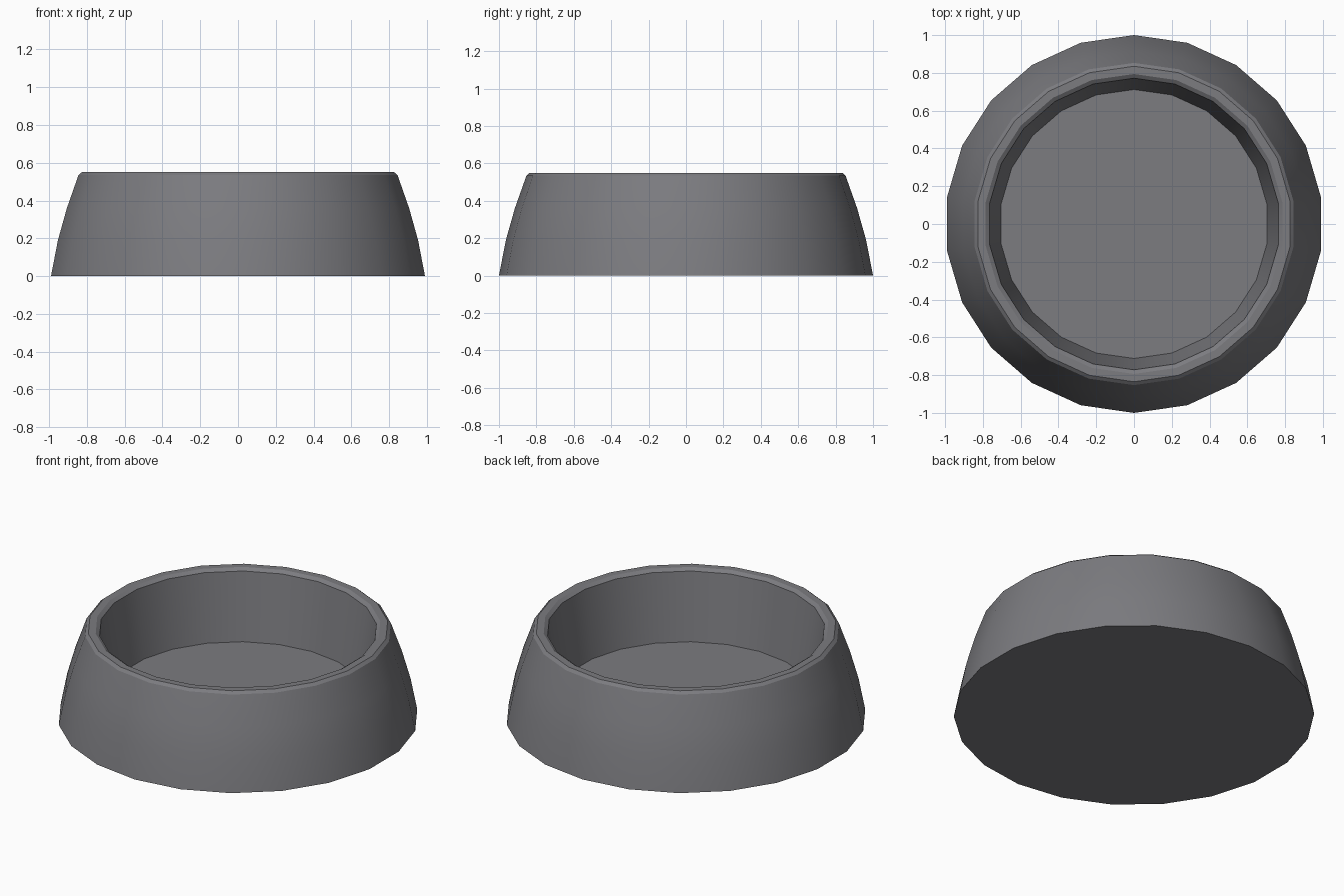
import bpy, bmesh, math

cube = bpy.data.objects.get("Cube")
if cube:
    bpy.data.objects.remove(cube, do_unlink=True)

SIDES = 22

# One grey for the whole bowl
grey = bpy.data.materials.new("slate_grey")
colour = (0.2, 0.2, 0.215, 1.0)
grey.use_nodes = True
grey.diffuse_color = colour
grey.node_tree.nodes["Principled BSDF"].inputs["Base Color"].default_value = colour

# Radius and height, from the base edge up over the rim and down to the floor
profile = [
    (1.0, 0.0), (0.963, 0.19), (0.915, 0.36),   # bowed outer wall
    (0.853, 0.535), (0.835, 0.55),              # outer rim bevel
    (0.794, 0.55), (0.772, 0.535),              # inner rim bevel
    (0.712, 0.13),                              # edge of the floor
]

bm = bmesh.new()
rings = []
for r, z in profile:
    angles = [math.pi / 2 + 2 * math.pi * i / SIDES for i in range(SIDES)]
    rings.append([bm.verts.new((r * math.cos(a), r * math.sin(a), z)) for a in angles])

# Walls between neighbouring rings
for low, high in zip(rings, rings[1:]):
    for i in range(SIDES):
        j = (i + 1) % SIDES
        bm.faces.new((low[i], low[j], high[j], high[i]))

# Flat underside and inner floor
bm.faces.new(rings[0][::-1])
bm.faces.new(rings[-1])
bmesh.ops.recalc_face_normals(bm, faces=bm.faces)

mesh = bpy.data.meshes.new("bowl")
bm.to_mesh(mesh)
bm.free()
mesh.materials.append(grey)
bowl = bpy.data.objects.new("bowl", mesh)
bpy.context.collection.objects.link(bowl)

# Smooth walls with crisp rim, floor and base edges
bpy.ops.object.select_all(action="DESELECT")
bowl.select_set(True)
bpy.context.view_layer.objects.active = bowl
bpy.ops.object.shade_smooth_by_angle(angle=math.radians(25))
